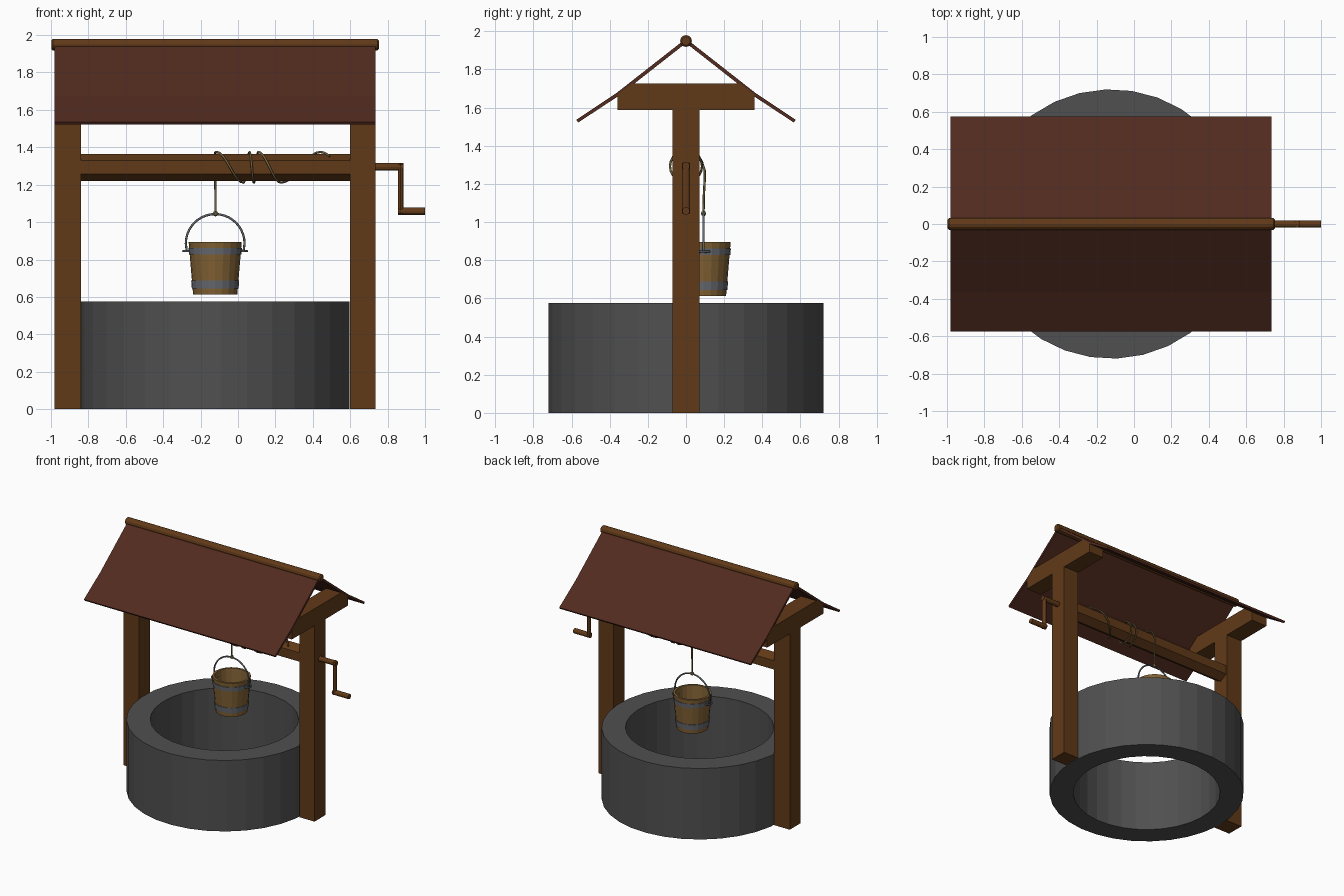
import bpy, bmesh, math
from math import sin, cos, pi
from mathutils import Vector

if "Cube" in bpy.data.objects:
    bpy.data.objects.remove(bpy.data.objects["Cube"])

CX = -0.122          # centre line of the well
BY = 0.092           # bucket and hanging rope offset


def material(name, rgb):
    m = bpy.data.materials.new(name)
    m.diffuse_color = (*rgb, 1)
    m.use_nodes = True
    m.node_tree.nodes["Principled BSDF"].inputs["Base Color"].default_value = m.diffuse_color
    return m


WOOD = material("wood", (0.12, 0.042, 0.009))
ROOF = material("roof_red", (0.085, 0.024, 0.014))
STONE = material("stone", (0.08, 0.08, 0.08))
PAIL = material("pail_wood", (0.22, 0.12, 0.035))
METAL = material("metal", (0.13, 0.14, 0.16))
ROPE = material("rope", (0.16, 0.12, 0.05))


def finish(name, bm, mat):
    bmesh.ops.recalc_face_normals(bm, faces=bm.faces)
    me = bpy.data.meshes.new(name)
    bm.to_mesh(me)
    bm.free()
    me.materials.append(mat)
    ob = bpy.data.objects.new(name, me)
    bpy.context.collection.objects.link(ob)
    return ob


def prism_x(name, profile, x0, x1, mat):
    """Extrude a (y, z) outline along x."""
    bm = bmesh.new()
    f = bm.faces.new([bm.verts.new((x0, y, z)) for y, z in profile])
    ext = bmesh.ops.extrude_face_region(bm, geom=[f])["geom"]
    bmesh.ops.translate(bm, vec=(x1 - x0, 0, 0),
                        verts=[v for v in ext if isinstance(v, bmesh.types.BMVert)])
    return finish(name, bm, mat)


def ngon(n, r, cy, cz, phase=0):
    return [(cy + r * cos(2 * pi * i / n + phase), cz + r * sin(2 * pi * i / n + phase))
            for i in range(n)]


def lathe(name, profile, n, centre, mat, phase=0, closed=True):
    """Revolve an (r, z) outline; r = 0 ends are merged."""
    bm = bmesh.new()
    rings = [[bm.verts.new((centre[0] + r * cos(2 * pi * i / n + phase),
                            centre[1] + r * sin(2 * pi * i / n + phase), z))
              for i in range(n)] for r, z in profile]
    pairs = list(zip(rings, rings[1:] + rings[:1] if closed else rings[1:]))
    for a, b in pairs:
        for i in range(n):
            j = (i + 1) % n
            bm.faces.new((a[i], a[j], b[j], b[i]))
    bmesh.ops.remove_doubles(bm, verts=bm.verts, dist=1e-5)
    return finish(name, bm, mat)


def tube(name, points, r, mat, sides=8, cyclic=False):
    """Round tube following a list of points."""
    pts = [Vector(p) for p in points]
    n = len(pts)
    bm = bmesh.new()
    rings, normal = [], None
    for i, p in enumerate(pts):
        if cyclic:
            t = pts[(i + 1) % n] - pts[i - 1]
        else:
            t = pts[min(i + 1, n - 1)] - pts[max(i - 1, 0)]
        t.normalize()
        ref = normal or t.orthogonal()
        normal = (ref - t * ref.dot(t)).normalized()
        side = t.cross(normal)
        rings.append([bm.verts.new(p + r * (normal * cos(2 * pi * k / sides) + side * sin(2 * pi * k / sides)))
                      for k in range(sides)])
    for a, b in zip(rings, rings[1:] + (rings[:1] if cyclic else [])):
        for k in range(sides):
            j = (k + 1) % sides
            bm.faces.new((a[k], a[j], b[j], b[k]))
    if not cyclic:
        bm.faces.new(rings[0])
        bm.faces.new(rings[-1])
    ob = finish(name, bm, mat)
    for f in ob.data.polygons:
        f.use_smooth = len(f.vertices) == 4
    return ob


# Stone ring, open top and bottom
lathe("stone_wall", [(0.72, 0), (0.72, 0.575), (0.545, 0.575), (0.545, 0)], 32,
      (CX, 0), STONE, phase=math.radians(2.4))

# Posts and chamfered cross beams under the roof
for side, x0, x1 in (("left", -0.98, -0.84), ("right", 0.60, 0.735)):
    prism_x(side + "_post", [(-0.07, 0), (0.07, 0), (0.07, 1.59), (-0.07, 1.59)], x0, x1, WOOD)
    prism_x(side + "_roof_beam", [(-0.36, 1.588), (0.36, 1.588), (0.36, 1.665),
                                  (0.285, 1.726), (-0.285, 1.726), (-0.36, 1.665)], x0, x1, WOOD)

# Roof boards, mirrored front and back
slope = [(0, 1.962), (0.365, 1.676), (0.575, 1.536), (0.565, 1.522), (0.355, 1.660), (0, 1.938)]
for side, s in (("front", -1), ("back", 1)):
    prism_x(side + "_roof", [(s * y, z) for y, z in slope], -0.98, 0.735, ROOF)

# Ridge pole with softened ends
ridge = prism_x("ridge_pole", ngon(12, 0.031, 0, 1.949), -0.998, 0.753, WOOD)
bev = ridge.modifiers.new("bevel", "BEVEL")
bev.width = 0.008
bev.limit_method = "ANGLE"
bev.angle_limit = math.radians(60)

# Six-sided axle and crank
prism_x("axle", ngon(6, 0.072, 0, 1.293, pi / 2), -0.845, 0.605, WOOD)
prism_x("crank_shaft", ngon(12, 0.02, 0, 1.295), 0.70, 0.885, WOOD)
prism_x("crank_handle", ngon(12, 0.02, 0, 1.058), 0.855, 1.0, WOOD)
arm = lathe("crank_arm", [(0, 1.04), (0.02, 1.045), (0.02, 1.31), (0, 1.315)], 12, (0, 0), WOOD, closed=False)
arm.scale.x = 0.75
arm.location.x = 0.87

# Bucket shell with recessed bottom
lathe("bucket", [(0, 0.612), (0.118, 0.612), (0.142, 0.895), (0.125, 0.895), (0.105, 0.635), (0, 0.635)],
      20, (CX, BY), PAIL, closed=False)

# Metal hoops
for name, z0, z1 in (("lower_hoop", 0.645, 0.688), ("upper_hoop", 0.828, 0.862)):
    def wall(z):
        return 0.118 + 0.024 * (z - 0.612) / 0.283
    lathe(name, [(wall(z0) + 0.004, z0), (wall(z1) + 0.004, z1),
                 (wall(z1) - 0.004, z1), (wall(z0) - 0.004, z0)], 20, (CX, BY), METAL)

# Bail handle and its end rings
arc = [(CX + 0.157 * cos(a), BY, 0.886 + 0.157 * sin(a)) for a in [pi * i / 20 for i in range(21)]]
arc = [(CX + 0.152, BY, 0.845)] + arc + [(CX - 0.152, BY, 0.845)]
tube("bucket_handle", arc, 0.006, METAL)
for side, s in (("left", -1), ("right", 1)):
    tube(side + "_handle_ring", [(CX + s * 0.147 + 0.024 * cos(a), BY + 0.03 * sin(a), 0.845)
                                 for a in [2 * pi * i / 12 for i in range(12)]],
         0.006, METAL, 6, cyclic=True)

# Rope: up from the handle, then wound over the axle towards the crank
path = [(CX + 0.002, BY, 1.045), (CX + 0.002, BY + 0.001, 1.13), (CX, BY + 0.006, 1.22), (CX, BY + 0.006, 1.27)]
keys = [-0.115, 0.03, 0.062, 0.085, 0.108, 0.23, 0.44, 0.49]   # x at each half turn from the top
steps = 10
for h in range(len(keys) - 1):
    last = h == len(keys) - 2
    for k in range(steps if not last else 4):
        u = k / steps
        x = keys[h] + (keys[h + 1] - keys[h]) * (u if not last else k / 3)
        a = pi / 2 + pi * (h + (u if not last else 0.08 * k))
        path.append((x, 0.084 * cos(a + 0) , 1.293 + 0.082 * sin(a)))
start = [(CX, 0.087 * cos(a), 1.293 + 0.082 * sin(a)) for a in (0.3, 0.7, 1.1, 1.4)]
tube("rope", path[:4] + start + [(x, y, z) for x, y, z in path[4:]], 0.006, ROPE)

# Knot where the rope meets the handle
lathe("rope_knot", [(0, 1.03), (0.011, 1.035), (0.014, 1.045), (0.011, 1.055), (0, 1.06)],
      10, (CX + 0.002, BY), ROPE, closed=False)
